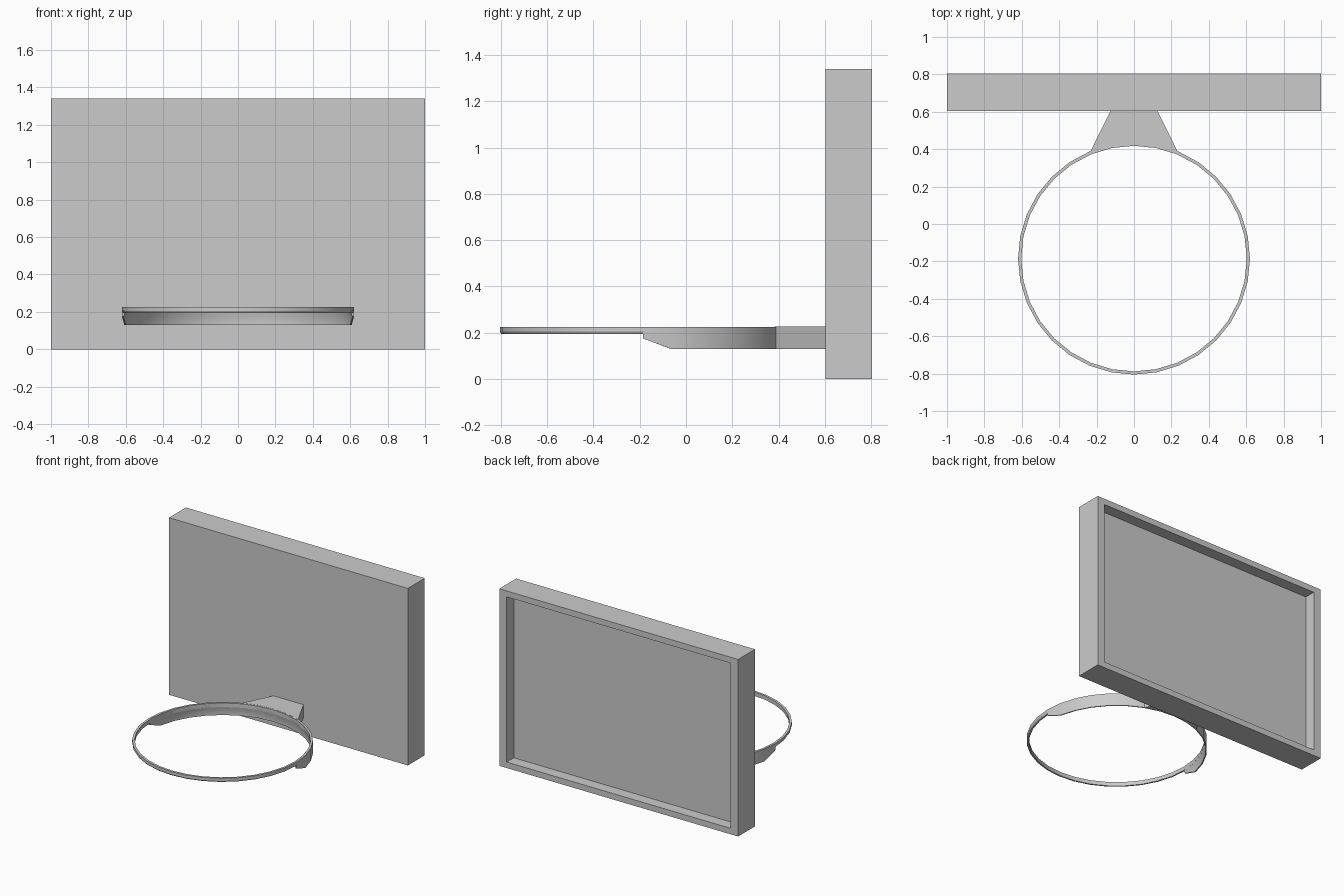
import bpy, bmesh, math

if "Cube" in bpy.data.objects:
    bpy.data.objects.remove(bpy.data.objects["Cube"])

RING_Y, R_OUT, R_IN = -0.185, 0.62, 0.603
SIDES = 32


def loft(name, loops, closed=False, smooth=False):
    """Skin equal-length point loops; cap both ends unless closed."""
    bm = bmesh.new()
    rows = [[bm.verts.new(p) for p in loop] for loop in loops]
    n = len(rows[0])
    pairs = list(zip(rows, rows[1:])) + ([(rows[-1], rows[0])] if closed else [])
    for a, b in pairs:
        for i in range(n):
            j = (i + 1) % n
            bm.faces.new((a[i], a[j], b[j], b[i]))
    if not closed:
        bm.faces.new(rows[0])
        bm.faces.new(rows[-1])
    bmesh.ops.recalc_face_normals(bm, faces=bm.faces)
    mesh = bpy.data.meshes.new(name)
    bm.to_mesh(mesh)
    bm.free()
    obj = bpy.data.objects.new(name, mesh)
    bpy.context.collection.objects.link(obj)
    if smooth:
        bpy.ops.object.select_all(action='DESELECT')
        obj.select_set(True)
        bpy.context.view_layer.objects.active = obj
        bpy.ops.object.shade_smooth_by_angle(angle=math.radians(25))
    return obj


def around(i, r, z):
    a = 2 * math.pi * i / SIDES
    return (r * math.cos(a), RING_Y + r * math.sin(a), z)


def rect(y, mx, mz):
    """Board outline at depth y, inset by margins mx and mz."""
    x, lo, hi = 1 - mx, mz, 1.34 - mz
    return [(-x, y, lo), (x, y, lo), (x, y, hi), (-x, y, hi)]


# Backboard with a recessed panel at the rear
loft("backboard", [rect(0.603, 0, 0), rect(0.805, 0, 0),
                   rect(0.805, 0.062, 0.045), rect(0.72, 0.062, 0.045)])

# Hoop: slim rim, bevelled underneath
rim = [(R_IN, 0.225), (R_OUT, 0.225), (R_OUT, 0.205), (0.614, 0.195), (R_IN, 0.195)]
loft("rim", [[around(i, r, z) for r, z in rim] for i in range(SIDES)], True, True)

# Deep skirt around the rear half, its ends cut at a slant
skirt = []
for i in range(SIDES // 2 + 1):
    low = 0.175 if i in (0, SIDES // 2) else 0.13
    skirt.append([around(i, R_OUT, 0.224), around(i, R_OUT, low),
                  around(i, 0.612, low), around(i, 0.612, 0.176),
                  around(i, R_IN, 0.196), around(i, R_IN, 0.224)])
loft("rear_skirt", skirt, False, True)

# Tapered bracket joining the hoop to the board
plan = [around(i, 0.615, 0)[:2] for i in range(6, 11)] + [(-0.125, 0.605), (0.125, 0.605)]
loft("bracket", [[(x, y, z) for x, y in plan] for z in (0.13, 0.226)])
